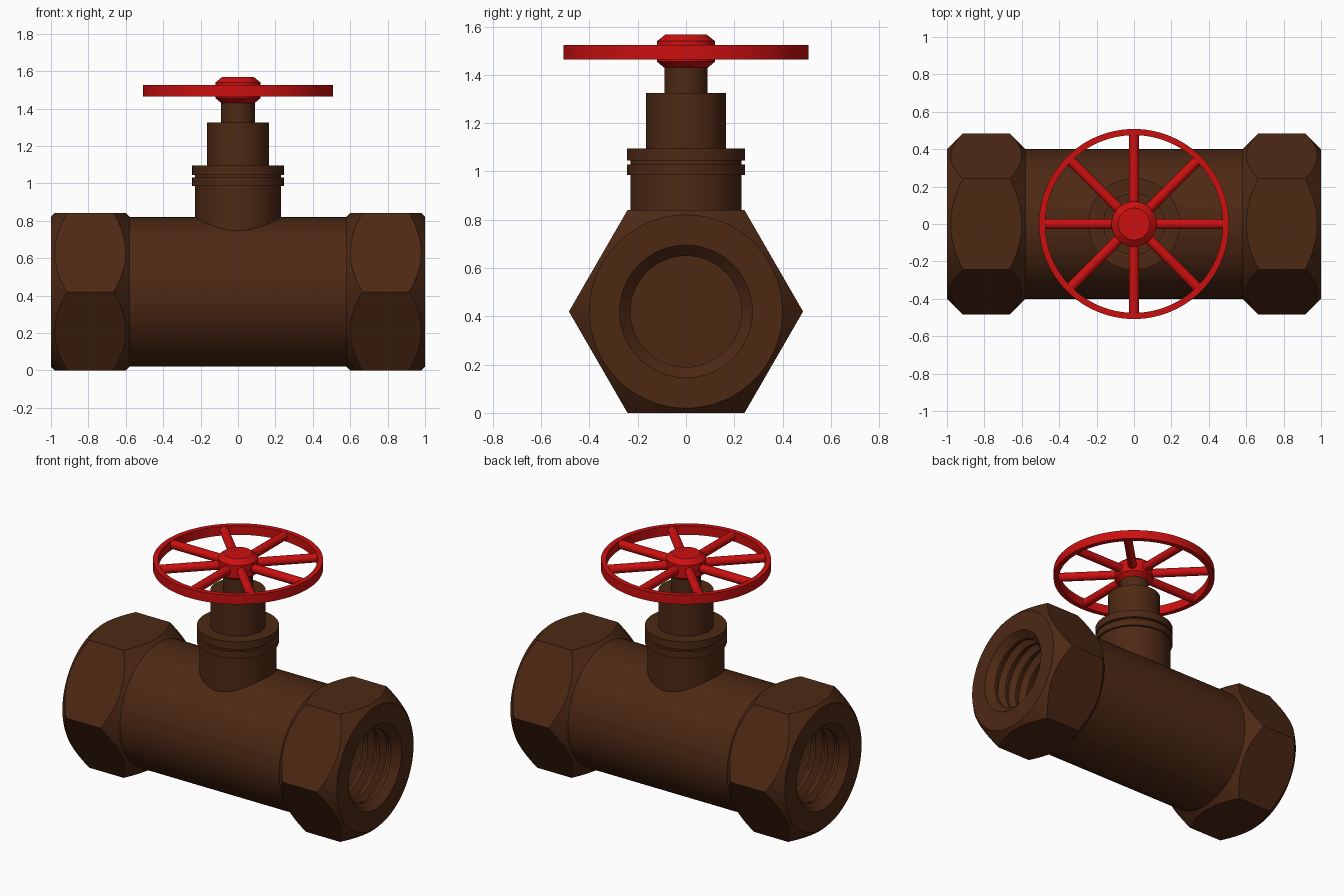
import bpy, bmesh
from math import pi, cos, sin, radians
from mathutils import Matrix

if "Cube" in bpy.data.objects:
    bpy.data.objects.remove(bpy.data.objects["Cube"])

AXIS_Z = 0.42


def material(name, color):
    m = bpy.data.materials.new(name)
    m.diffuse_color = color
    m.use_nodes = True
    m.node_tree.nodes["Principled BSDF"].inputs["Base Color"].default_value = m.diffuse_color
    return m


bronze = material("bronze", (0.075, 0.022, 0.007, 1))
red = material("red_paint", (0.6, 0.005, 0.005, 1))


def add_object(name, bm, mat):
    bmesh.ops.remove_doubles(bm, verts=bm.verts, dist=1e-5)
    bmesh.ops.recalc_face_normals(bm, faces=bm.faces)
    me = bpy.data.meshes.new(name)
    bm.to_mesh(me)
    bm.free()
    me.materials.append(mat)
    smooth(me)
    ob = bpy.data.objects.new(name, me)
    bpy.context.collection.objects.link(ob)
    return ob


def smooth(me):
    me.polygons.foreach_set("use_smooth", [True] * len(me.polygons))
    me.set_sharp_from_angle(angle=radians(28))


def lathe(name, profile, mat, closed=False, along_x=False, steps=96):
    """Revolve (radius, height) points around z, or around the pipe axis."""
    bm = bmesh.new()
    vs = [bm.verts.new((r, 0, h)) for r, h in profile]
    pairs = list(zip(vs, vs[1:])) + ([(vs[-1], vs[0])] if closed else [])
    edges = [bm.edges.new(p) for p in pairs]
    bmesh.ops.spin(bm, geom=vs + edges, cent=(0, 0, 0), axis=(0, 0, 1),
                   angle=2 * pi, steps=steps, use_merge=True)
    if along_x:
        bm.transform(Matrix.Translation((0, 0, AXIS_Z)) @ Matrix.Rotation(pi / 2, 4, 'Y'))
    return add_object(name, bm, mat)


# Main pipe body; its ends close the threaded sockets
lathe("pipe_body", [(0, -0.62), (0.40, -0.62), (0.40, 0.62), (0, 0.62)], bronze, along_x=True)

# Hex end: hexagonal prism intersected with a chamfered, threaded ring
bm = bmesh.new()
R = 0.42 / cos(pi / 6)
ring = [bm.verts.new((0.55, R * cos(i * pi / 3), AXIS_Z + R * sin(i * pi / 3))) for i in range(6)]
face = bm.faces.new(ring)
ext = bmesh.ops.extrude_face_region(bm, geom=[face])
bmesh.ops.translate(bm, vec=(0.5, 0, 0),
                    verts=[v for v in ext["geom"] if isinstance(v, bmesh.types.BMVert)])
hex_end = add_object("hex_end_right", bm, bronze)

ring_profile = [(0.40, 0.58), (0.51, 0.69), (0.51, 0.89), (0.40, 1.0), (0.275, 1.0), (0.23, 0.955)]
for i in range(4):
    x = 0.935 - i * 0.085
    ring_profile += [(0.23, x), (0.27, x - 0.025), (0.27, x - 0.04), (0.23, x - 0.065)]
ring_profile.append((0.23, 0.58))
cutter = lathe("chamfer_thread_cutter", ring_profile, bronze, closed=True, along_x=True)
cutter.hide_render = True

mod = hex_end.modifiers.new("chamfer", 'BOOLEAN')
mod.operation = 'INTERSECT'
mod.solver = 'EXACT'
mod.object = cutter
bpy.context.view_layer.update()
deps = bpy.context.evaluated_depsgraph_get()
cut_mesh = bpy.data.meshes.new_from_object(hex_end.evaluated_get(deps))
hex_end.modifiers.clear()
hex_end.data = cut_mesh
smooth(cut_mesh)
bpy.data.objects.remove(cutter)

left = bpy.data.objects.new("hex_end_left", cut_mesh)
left.rotation_euler.z = pi
bpy.context.collection.objects.link(left)

# Bonnet: neck, grooved collar, gland and stem
lathe("bonnet", [(0, 0.5), (0.23, 0.5), (0.23, 0.985), (0.245, 0.985), (0.245, 1.03),
                 (0.23, 1.03), (0.23, 1.045), (0.245, 1.045), (0.245, 1.095),
                 (0.165, 1.095), (0.165, 1.325), (0, 1.325)], bronze)
lathe("stem", [(0, 1.3), (0.09, 1.3), (0.09, 1.44), (0, 1.44)], bronze)

# Handwheel: hub, rim and eight round spokes
lathe("wheel_hub", [(0, 1.43), (0.09, 1.43), (0.12, 1.455), (0.12, 1.54),
                    (0.085, 1.568), (0, 1.568)], red)
lathe("wheel_rim", [(0.475, 1.465), (0.508, 1.465), (0.508, 1.525), (0.475, 1.525)],
      red, closed=True)
bm = bmesh.new()
for i in range(8):
    place = (Matrix.Rotation(i * pi / 4, 4, 'Z') @ Matrix.Translation((0.285, 0, 1.497))
             @ Matrix.Rotation(pi / 2, 4, 'Y'))
    bmesh.ops.create_cone(bm, cap_ends=True, segments=24, radius1=0.028, radius2=0.028,
                          depth=0.39, matrix=place)
add_object("wheel_spokes", bm, red)
